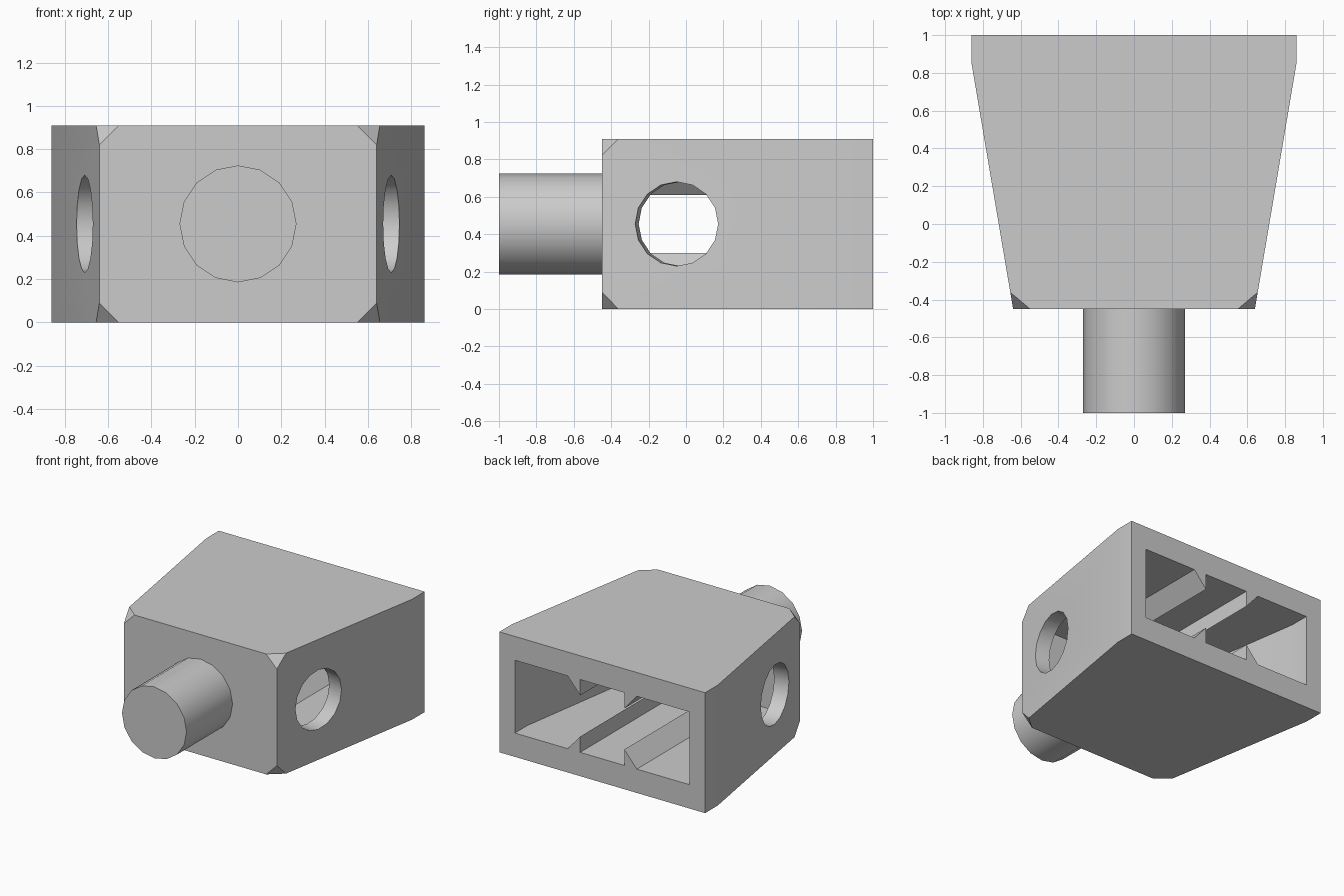
import bpy, bmesh, math
from mathutils import Vector, Matrix

cube = bpy.data.objects.get("Cube")
if cube:
    bpy.data.objects.remove(cube, do_unlink=True)

HEIGHT = 0.91
MID = HEIGHT / 2

grey = bpy.data.materials.new("plain_grey")
grey.use_nodes = True
COLOUR = (0.6, 0.6, 0.6, 1)
grey.diffuse_color = COLOUR
grey.node_tree.nodes["Principled BSDF"].inputs["Base Color"].default_value = COLOUR


def make_object(name, bm):
    bmesh.ops.recalc_face_normals(bm, faces=bm.faces)
    mesh = bpy.data.meshes.new(name)
    bm.to_mesh(mesh)
    bm.free()
    mesh.materials.append(grey)
    obj = bpy.data.objects.new(name, mesh)
    bpy.context.collection.objects.link(obj)
    return obj


def prism(name, points, direction, corner_cut=0):
    """Extrude a closed outline; optionally cut the front corners off."""
    bm = bmesh.new()
    face = bm.faces.new([bm.verts.new(p) for p in points])
    top = bmesh.ops.extrude_face_region(bm, geom=[face])["geom"]
    bmesh.ops.translate(bm, vec=direction,
                        verts=[g for g in top if isinstance(g, bmesh.types.BMVert)])
    if corner_cut:
        front = min(v.co.y for v in bm.verts)
        corners = [v for v in bm.verts if v.co.y < front + 0.01]
        bmesh.ops.bevel(bm, geom=corners, offset=corner_cut,
                        segments=1, affect='VERTICES')
    return make_object(name, bm)


def rod(name, radius, start, end):
    """Sixteen-sided cylinder between two points, one edge straight up."""
    start, end = Vector(start), Vector(end)
    axis = (end - start).normalized()
    side = Vector((0, 0, 1)).cross(axis)
    turn = Matrix((Vector((0, 0, 1)), side, axis)).transposed().to_4x4()
    bm = bmesh.new()
    bmesh.ops.create_cone(bm, cap_ends=True, segments=16, radius1=radius,
                          radius2=radius, depth=(end - start).length,
                          matrix=Matrix.Translation((start + end) / 2) @ turn)
    return make_object(name, bm)


def subtract(target, cutter):
    cutter.hide_render = True
    mod = target.modifiers.new("cut", 'BOOLEAN')
    mod.operation = 'DIFFERENCE'
    mod.solver = 'EXACT'
    mod.object = cutter
    bpy.context.view_layer.objects.active = target
    bpy.ops.object.modifier_apply(modifier=mod.name)
    bpy.data.objects.remove(cutter, do_unlink=True)


def mirrored(half, z):
    return [(x, y, z) for x, y in half] + [(-x, y, z) for x, y in reversed(half)]


# Tapered housing with the four front corners cut off
housing = prism("housing", mirrored([(0.64, -0.45), (0.86, 0.85), (0.86, 1)], 0),
                (0, 0, HEIGHT), corner_cut=0.09)

# Cavity open at the back, with triangular ribs left on floor and ceiling
cavity = prism("cavity_cutter",
               mirrored([(0.55, -0.32), (0.73, 0.85), (0.73, 1.1)], 0.18),
               (0, 0, HEIGHT - 0.36))
for side in (1, -1):
    for up in (1, -1):
        section = [(0.184, 0.155), (0.184, 0.3), (0.311, 0.3)]
        rib = prism("rib_cutter",
                    [(side * x, -0.5, MID + up * z) for x, z in section],
                    (0, 1.8, 0))
        subtract(cavity, rib)
subtract(housing, cavity)

# Round side holes, square to the sloping sides
for side in (1, -1):
    normal = Vector((side * 1.3, -0.22, 0)).normalized()
    centre = Vector((side * 0.708, -0.05, MID))
    subtract(housing, rod("hole_cutter", 0.225,
                          centre - normal * 0.25, centre + normal * 0.1))

# Round pin on the front
pin = rod("front_pin", 0.27, (0, -1, MID), (0, -0.44, MID))

# Smooth shading on the round surfaces, sharp edges elsewhere
for obj in (housing, pin):
    bpy.ops.object.select_all(action='DESELECT')
    obj.select_set(True)
    bpy.context.view_layer.objects.active = obj
    bpy.ops.object.shade_smooth_by_angle(angle=math.radians(30))
